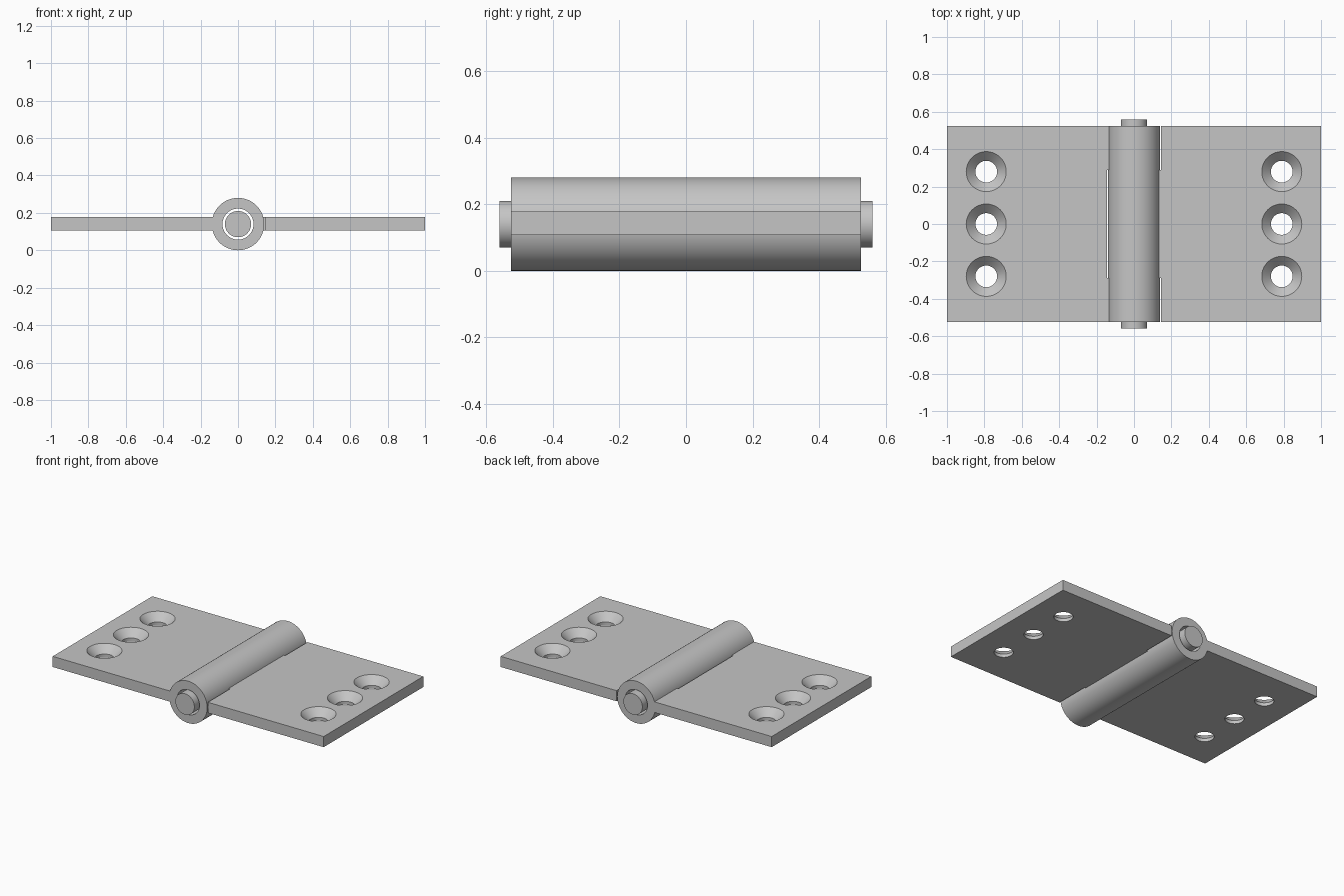
import bpy, bmesh, math
from mathutils import Matrix, Vector

if "Cube" in bpy.data.objects:
    bpy.data.objects.remove(bpy.data.objects["Cube"], do_unlink=True)

steel = bpy.data.materials.new("grey_steel")
steel.use_nodes = True
steel.diffuse_color = (0.56, 0.56, 0.56, 1)
steel.node_tree.nodes["Principled BSDF"].inputs["Base Color"].default_value = (0.56, 0.56, 0.56, 1)

AXIS_Z = 0.14      # height of the pin axis
HALF = 0.525       # half length of the leaves and barrel
BOTTOM, TOP = 0.107, 0.178
GAP = 0.145        # clearance edge beside the barrel


def make_object(name, bm):
    mesh = bpy.data.meshes.new(name)
    bmesh.ops.recalc_face_normals(bm, faces=bm.faces)
    bm.to_mesh(mesh)
    bm.free()
    mesh.materials.append(steel)
    obj = bpy.data.objects.new(name, mesh)
    bpy.context.collection.objects.link(obj)
    return obj


def lathe(name, profile, matrix, steps=64):
    """Spin a closed (radius, height) profile around z, then place it."""
    bm = bmesh.new()
    verts = [bm.verts.new((r, 0, h)) for r, h in profile]
    edges = [bm.edges.new((a, b)) for a, b in zip(verts, verts[1:] + verts[:1])]
    bmesh.ops.spin(bm, geom=verts + edges, cent=(0, 0, 0), axis=(0, 0, 1),
                   angle=math.tau, steps=steps)
    bmesh.ops.remove_doubles(bm, verts=bm.verts, dist=1e-5)
    bmesh.ops.transform(bm, matrix=matrix, verts=bm.verts)
    return make_object(name, bm)


def box(name, low, high):
    low, high = Vector(low), Vector(high)
    bm = bmesh.new()
    bmesh.ops.create_cube(bm, size=1, matrix=Matrix.Translation((low + high) / 2)
                          @ Matrix.Diagonal((high - low).to_4d()))
    return make_object(name, bm)


def activate(obj):
    bpy.ops.object.select_all(action='DESELECT')
    obj.select_set(True)
    bpy.context.view_layer.objects.active = obj


def cut(target, cutter):
    activate(target)
    mod = target.modifiers.new("cut", 'BOOLEAN')
    mod.operation, mod.solver, mod.object = 'DIFFERENCE', 'EXACT', cutter
    bpy.ops.object.modifier_apply(modifier=mod.name)
    bpy.data.objects.remove(cutter, do_unlink=True)


along_y = Matrix.Translation((0, 0, AXIS_Z)) @ Matrix.Rotation(math.pi / 2, 4, 'X')

# Barrel tube and the loose pin inside it
barrel = lathe("barrel", [(0.083, -HALF), (0.14, -HALF), (0.14, HALF), (0.083, HALF)], along_y)
pin = lathe("pin", [(0, -0.56), (0.07, -0.56), (0.07, 0.56), (0, 0.56)], along_y)

# Countersunk screw hole, from below the leaf to above it
SINK = [(0, BOTTOM - 0.05), (0.058, BOTTOM - 0.05), (0.058, TOP - 0.049),
        (0.107, TOP), (0.107, TOP + 0.05), (0, TOP + 0.05)]

# Leaves, each with three screw holes
leaves = []
for name, side in (("left_leaf", 1), ("right_leaf", -1)):
    xs = sorted((side * 0.12, side * 1.0))
    leaf = box(name, (xs[0], -HALF, BOTTOM), (xs[1], HALF, TOP))
    for y in (-0.28, 0, 0.28):
        cut(leaf, lathe("hole_cutter", SINK, Matrix.Translation((side * 0.79, y, 0)), 48))
    # Clearance notches where the other leaf holds the barrel
    for y0, y1 in ([(-0.6, -0.29), (0.29, 0.6)] if side > 0 else [(-0.29, 0.29)]):
        nx = sorted((side * 0.05, side * GAP))
        cut(leaf, box("notch_cutter", (nx[0], y0, 0.05), (nx[1], y1, 0.25)))
    leaves.append(leaf)

for obj in (barrel, pin, *leaves):
    activate(obj)
    bpy.ops.object.shade_smooth_by_angle(angle=math.radians(30))
